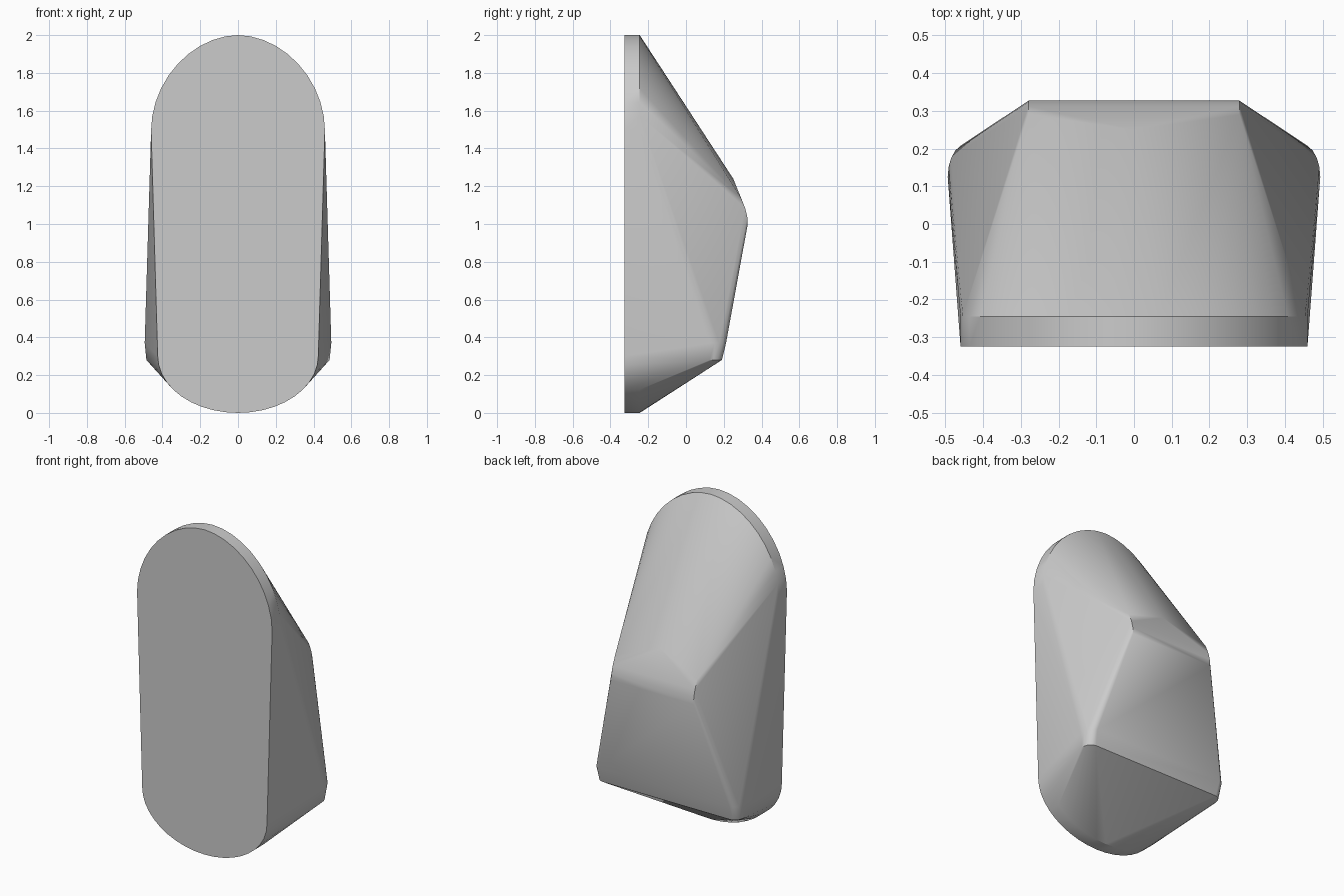
import bpy, bmesh, math

cube = bpy.data.objects.get("Cube")
if cube:
    bpy.data.objects.remove(cube, do_unlink=True)

grey = bpy.data.materials.new("plain grey")
grey.use_nodes = True
color = (0.6, 0.6, 0.6, 1)
grey.diffuse_color = color
grey.node_tree.nodes["Principled BSDF"].inputs["Base Color"].default_value = color

FRONT, RIM = -0.325, -0.245


def arch(width, base, height, power, steps=20):
    """Half-oval in x and z, rising or falling from the base line."""
    points = []
    for i in range(steps + 1):
        a = math.pi * i / steps
        c, s = math.cos(a), math.sin(a)
        x = math.copysign(abs(c) ** (2 / power), c) * width
        points.append((x, base + height * abs(s) ** (2 / power)))
    return points


# Flat front oval with a short straight rim at the top and bottom
outline = arch(0.46, 1.5, 0.5, 1.9) + arch(0.425, 0.3, -0.3, 2)
points = [(x, y, z) for x, z in outline for y in (FRONT, RIM)]

# Peak of the sloping upper back
points.append((0, 0.25, 1.24))

for side in (-1, 1):
    # Rounded ridge across the back
    for y, z in ((0.327, 1.0), (0.324, 1.04), (0.313, 1.085), (0.29, 1.14)):
        points.append((side * 0.28, y, z))
    # Rounded lower back corners
    for i in range(6):
        a = math.radians(90 * i / 5)
        x, y = 0.435 + 0.05 * math.cos(a), 0.125 + 0.065 * math.sin(a)
        points.append((side * x, y, 0.28))
        points.append((side * (x + 0.009), y + 0.022 * math.sin(a), 0.37))

# Wrap everything in one tight shell
bm = bmesh.new()
for p in points:
    bm.verts.new(p)
hull = bmesh.ops.convex_hull(bm, input=bm.verts)
loose = {v for v in hull["geom_interior"] + hull["geom_unused"]
         if isinstance(v, bmesh.types.BMVert)}
bmesh.ops.delete(bm, geom=list(loose), context="VERTS")
bmesh.ops.remove_doubles(bm, verts=bm.verts, dist=0.0005)
bmesh.ops.dissolve_limit(bm, angle_limit=math.radians(0.5),
                         verts=bm.verts, edges=bm.edges)
bmesh.ops.recalc_face_normals(bm, faces=bm.faces)
mesh = bpy.data.meshes.new("wedge_body")
bm.to_mesh(mesh)
bm.free()

body = bpy.data.objects.new("wedge_body", mesh)
body.data.materials.append(grey)
bpy.context.collection.objects.link(body)
bpy.context.view_layer.objects.active = body
body.select_set(True)
bpy.ops.object.shade_smooth_by_angle(angle=math.radians(30))
